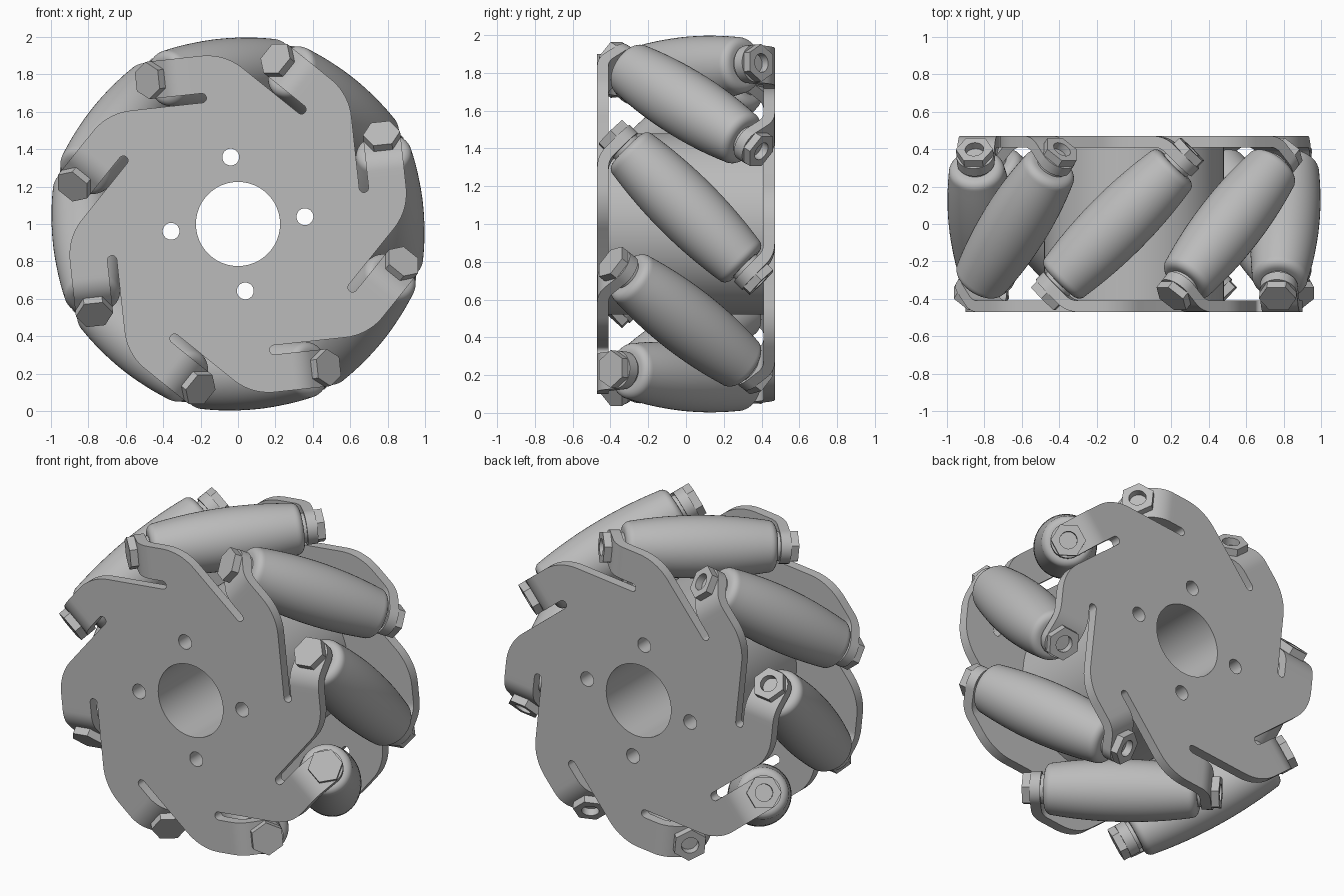
import bpy, bmesh, math
from math import sin, cos, pi, radians
from mathutils import Matrix, Vector

if "Cube" in bpy.data.objects:
    bpy.data.objects.remove(bpy.data.objects["Cube"])

COUNT = 8
STEP = 2 * pi / COUNT
AXIS_R = 0.815             # distance from wheel centre to roller axis
ARM_W = 0.1                # half width of each arm
ARM_END = 0.17             # where the flat arm meets its bent tab
PLATE_Y, PLATE_T = 0.44, 0.03
TAB_S = 0.49               # tab position along the roller axis

grey = bpy.data.materials.new("grey metal")
grey.use_nodes = True
grey.diffuse_color = (0.5, 0.5, 0.5, 1)
grey.node_tree.nodes["Principled BSDF"].inputs["Base Color"].default_value = grey.diffuse_color

WHEEL = Matrix.Translation((0, 0, 1)) @ Matrix.Rotation(radians(-6.2), 4, 'Y')
FLIP = Matrix.Rotation(pi, 4, 'X')
UPRIGHT = Matrix.Rotation(pi / 2, 4, 'X')
TILT = Matrix.Translation((AXIS_R, 0, 0)) @ Matrix.Rotation(pi / 4, 4, 'X')


def turn(k):
    return Matrix.Rotation(-k * STEP, 4, 'Y')


def add(name, data, matrix):
    ob = bpy.data.objects.new(name, data)
    ob.matrix_world = matrix
    bpy.context.collection.objects.link(ob)
    return ob


def finish(bm, name):
    bmesh.ops.remove_doubles(bm, verts=bm.verts, dist=1e-5)
    bmesh.ops.recalc_face_normals(bm, faces=bm.faces)
    for f in bm.faces:
        f.smooth = True
    for e in bm.edges:
        e.smooth = len(e.link_faces) == 2 and e.calc_face_angle() < radians(30)
    me = bpy.data.meshes.new(name)
    bm.to_mesh(me)
    bm.free()
    me.materials.append(grey)
    return me


def lathe(name, profile, steps=48):
    """Spin (radius, height) points about the local z axis."""
    bm = bmesh.new()
    vs = [bm.verts.new((r, 0, z)) for r, z in profile]
    es = [bm.edges.new(p) for p in zip(vs, vs[1:])]
    bmesh.ops.spin(bm, geom=vs + es, axis=(0, 0, 1), cent=(0, 0, 0),
                   angle=2 * pi, steps=steps, use_merge=True)
    return finish(bm, name)


def circle(r, cx=0.0, cy=0.0, n=64):
    return [(cx + r * cos(2 * pi * i / n), cy + r * sin(2 * pi * i / n)) for i in range(n)]


def slab(name, loops, half, matrix):
    """Filled outline with holes, given thickness, turned to mesh."""
    cu = bpy.data.curves.new(name, 'CURVE')
    cu.dimensions, cu.fill_mode, cu.extrude = '2D', 'BOTH', half
    for pts in loops:
        sp = cu.splines.new('POLY')
        sp.points.add(len(pts) - 1)
        for p, (x, y) in zip(sp.points, pts):
            p.co = (x, y, 0, 1)
        sp.use_cyclic_u = True
    tmp = bpy.data.objects.new(name, cu)
    bpy.context.collection.objects.link(tmp)
    bpy.context.view_layer.update()
    raw = bpy.data.meshes.new_from_object(tmp.evaluated_get(bpy.context.evaluated_depsgraph_get()))
    bpy.data.objects.remove(tmp)
    bm = bmesh.new()
    bm.from_mesh(raw)
    bpy.data.meshes.remove(raw)
    for f in bm.faces:
        f.material_index = 0
    return add(name, finish(bm, name), matrix)


# Hub drum and its bores
holes = [circle(0.225)]
holes += [circle(0.045, 0.36 * cos(i * pi / 2), 0.36 * sin(i * pi / 2), 24) for i in range(4)]
slab("hub_drum", [circle(0.48, n=96)] + holes, PLATE_Y - PLATE_T, WHEEL @ UPRIGHT)

# Side plate outline: rounded shoulder, arm, slot, then on to the next arm
top, low = AXIS_R + ARM_W, AXIS_R - ARM_W
slot_r = 0.025
inner = low - 2 * slot_r
fillet = 0.3
shoulder_t = top - inner * math.sqrt(2) + fillet * math.tan(STEP / 2)
outline = []
for k in range(COUNT):
    a = k * STEP
    local = [(top - fillet + fillet * cos(b), shoulder_t + fillet * sin(b))
             for b in [-STEP + STEP * i / 10 for i in range(11)]]
    local += [(top, ARM_END), (low, ARM_END)]
    local += [(low - slot_r + slot_r * cos(b), 0.12 - slot_r * sin(b))
              for b in [pi * i / 10 for i in range(11)]]
    outline += [(u * cos(a) - t * sin(a), u * sin(a) + t * cos(a)) for u, t in local]

# Bent tab: strip swept along an arc with a rounded tip
bend_r = 0.12
bend_t = math.sqrt(2) * TAB_S - PLATE_Y
start = bend_t - bend_r * math.tan(pi / 8)
stations = [(ARM_END, -PLATE_Y, 0, ARM_W)]
for i in range(9):
    b = pi / 4 * i / 8
    stations.append((start + bend_r * sin(b), -PLATE_Y + bend_r * (1 - cos(b)), b, ARM_W))
for i in range(13):
    b = radians(86) * i / 12
    w = ARM_W * sin(b)
    stations.append(((TAB_S + w) / math.sqrt(2), (w - TAB_S) / math.sqrt(2), pi / 4, ARM_W * cos(b)))
bm = bmesh.new()
rings = []
for t, y, ang, h in stations:
    n = Vector((0, cos(ang), -sin(ang))) * PLATE_T
    mid = Vector((AXIS_R, y, t))
    side = Vector((h, 0, 0))
    rings.append([bm.verts.new(mid + p) for p in (side + n, n - side, -side - n, side - n)])
for r0, r1 in zip(rings, rings[1:]):
    for i in range(4):
        j = (i + 1) % 4
        bm.faces.new((r0[i], r0[j], r1[j], r1[i]))
bm.faces.new(rings[0])
bm.faces.new(rings[-1])
tab = finish(bm, "tab")

# Barrel roller with rounded rims and a recessed collar at each end
HALF, MID_R, END_R, RIM = 0.44, 0.18, 0.15, 0.045
half_profile = [(0.07, 0.5), (0.07, HALF + 0.022), (0.085, HALF + 0.022), (0.085, HALF)]
half_profile += [(END_R - RIM + RIM * sin(b), HALF - RIM + RIM * cos(b))
                 for b in [pi / 2 * i / 6 for i in range(7)]]
flank = HALF - RIM
half_profile += [(MID_R - (MID_R - END_R) * (i / 8) ** 2, flank * i / 8) for i in range(7, -1, -1)]
roller = lathe("roller", half_profile + [(r, -z) for r, z in half_profile[-2::-1]])

# Hex bolt head and hex nut with a sunken centre
HEAD0, HEAD1 = TAB_S + PLATE_T, TAB_S + PLATE_T + 0.045
head = lathe("bolt_head", [(0, HEAD0), (0.1, HEAD0), (0.1, HEAD1), (0, HEAD1)], 6)
bm = bmesh.new()
hexes = [[bm.verts.new((r * cos(i * pi / 12), r * sin(i * pi / 12), z)) for i in range(24)]
         for r, z in ((0.05, HEAD0), (0.05, HEAD1))]
for z in (HEAD1, HEAD0):
    ring = []
    for i in range(24):
        b = i * pi / 12
        r = 0.1 * cos(pi / 6) / cos(b % (pi / 3) - pi / 6)
        ring.append(bm.verts.new((r * cos(b), r * sin(b), z)))
    hexes.append(ring)
for r0, r1 in zip(hexes, hexes[1:]):
    for i in range(24):
        j = (i + 1) % 24
        bm.faces.new((r0[i], r0[j], r1[j], r1[i]))
bm.faces.new(hexes[0])
nut = finish(bm, "nut")

# Assemble both sides and the ring of rollers
for side, flip in (("front", Matrix()), ("back", FLIP)):
    slab(side + "_plate", [outline] + holes, PLATE_T,
         WHEEL @ flip @ Matrix.Translation((0, -PLATE_Y, 0)) @ UPRIGHT)
    for k in range(COUNT):
        base = WHEEL @ flip @ turn(k)
        add(f"{side}_tab_{k + 1}", tab, base)
        add(f"{side}_{'bolt' if side == 'front' else 'nut'}_{k + 1}",
            head if side == "front" else nut, base @ TILT)
for k in range(COUNT):
    add(f"roller_{k + 1}", roller, WHEEL @ turn(k) @ TILT)
